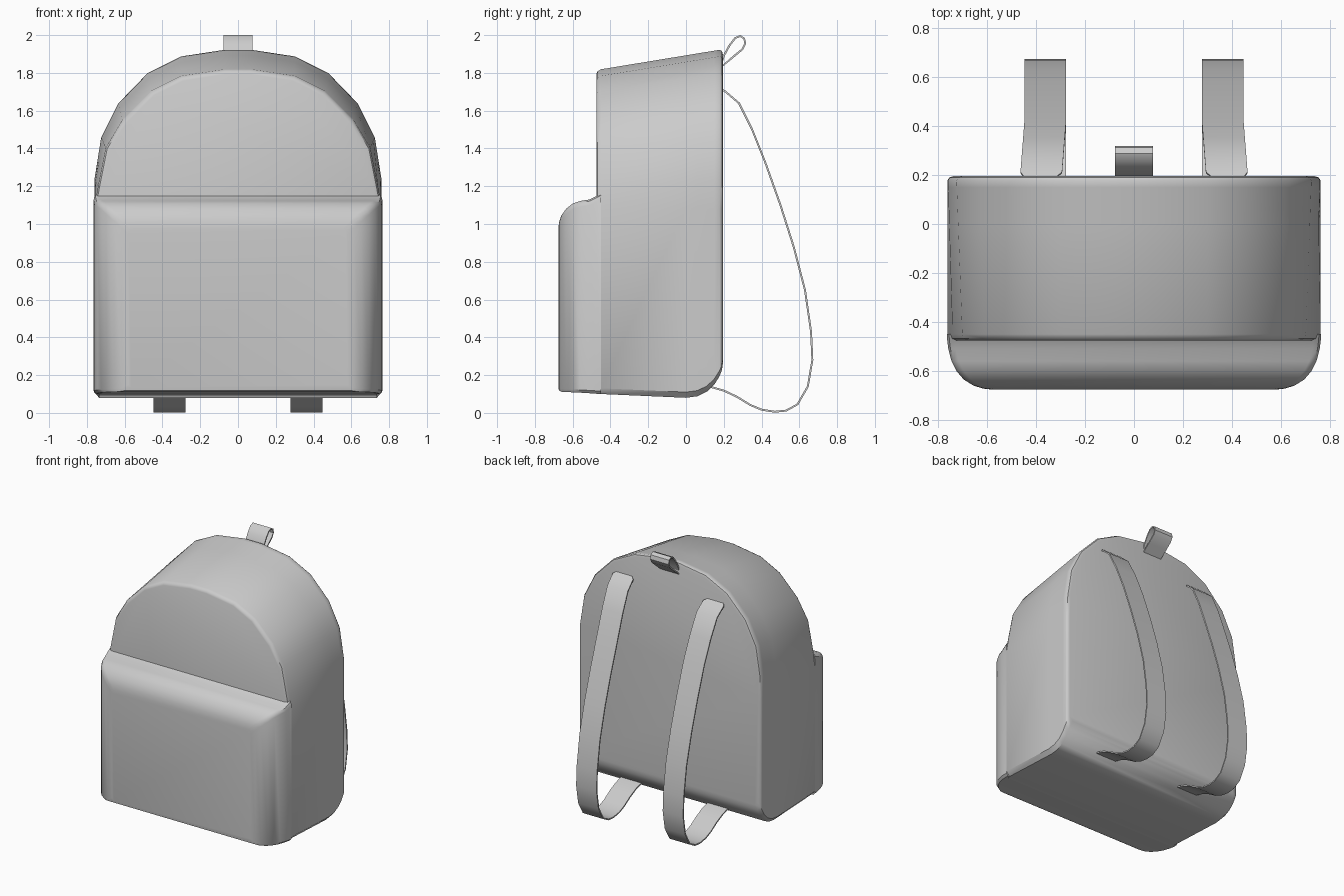
import bpy, bmesh
from mathutils import Vector

cube = bpy.data.objects.get("Cube")
if cube:
    bpy.data.objects.remove(cube, do_unlink=True)

fabric = bpy.data.materials.new("grey fabric")
fabric.use_nodes = True
grey = (0.6, 0.6, 0.6, 1)
fabric.diffuse_color = grey
fabric.node_tree.nodes["Principled BSDF"].inputs["Base Color"].default_value = grey


def loft(name, rings, closed=False, angle=40):
    """Skin a row of equal-length point rings and cap the ends."""
    bm = bmesh.new()
    rows = [[bm.verts.new(p) for p in ring] for ring in rings]
    count = len(rows[0])
    pairs = list(zip(rows, rows[1:]))
    if closed:
        pairs.append((rows[-1], rows[0]))
    for a, b in pairs:
        for i in range(count):
            j = (i + 1) % count
            bm.faces.new((a[i], a[j], b[j], b[i]))
    if not closed:
        bm.faces.new(rows[0])
        bm.faces.new(rows[-1])
    bmesh.ops.recalc_face_normals(bm, faces=bm.faces)
    mesh = bpy.data.meshes.new(name)
    bm.to_mesh(mesh)
    bm.free()
    obj = bpy.data.objects.new(name, mesh)
    bpy.context.collection.objects.link(obj)
    mesh.materials.append(fabric)
    bpy.ops.object.select_all(action="DESELECT")
    obj.select_set(True)
    bpy.context.view_layer.objects.active = obj
    bpy.ops.object.shade_smooth_by_angle(angle=angle * 3.14159 / 180)
    return obj


# Main compartment: arch that rises from front to back, rounded bottom at the back
back_arch = [(.76, 1.24), (.725, 1.46), (.635, 1.64), (.48, 1.80), (.30, 1.89), (.07, 1.925)]
front_arch = [(.74, 1.20), (.70, 1.40), (.61, 1.55), (.46, 1.70), (.30, 1.78), (.07, 1.815)]
Y_FRONT, Y_BACK = -.475, .195


def body_ring(y, bottom, inset):
    t = (y - Y_FRONT) / (Y_BACK - Y_FRONT)
    half = [(.735 - inset, bottom), (.762 - inset, bottom + .03), (.762 - inset, 1.08)]
    for f, b in zip(front_arch, back_arch):
        x, z = f[0] + (b[0] - f[0]) * t, f[1] + (b[1] - f[1]) * t
        half.append((x * (1 - inset / .76), z - inset * max(0, (z - 1.1) / .8)))
    return [(x, y, z) for x, z in half] + [(-x, y, z) for x, z in reversed(half)]


body_steps = [(Y_FRONT, .10, .025), (-.468, .10, .008), (-.45, .10, 0), (0, .08, 0),
              (.06, .088, 0), (.11, .112, 0), (.15, .15, 0), (.178, .195, 0),
              (.19, .225, .008), (Y_BACK, .26, .025)]
loft("main_compartment", [body_ring(*s) for s in body_steps])


# Front pocket: box with a soft top and soft vertical edges
def pocket_ring(y, w, top, bottom, corner):
    half = [(w - .015, bottom), (w, bottom + .015), (w, top - corner),
            (w - corner * .3, top - corner * .3), (w - corner, top)]
    return [(x, y, z) for x, z in half] + [(-x, y, z) for x, z in reversed(half)]


pocket_steps = [(-.45, .764, 1.16, .10, .03), (-.48, .762, 1.145, .102, .03),
                (-.51, .758, 1.13, .104, .03), (-.56, .745, 1.122, .107, .03),
                (-.60, .725, 1.108, .109, .03), (-.635, .695, 1.08, .11, .03),
                (-.66, .655, 1.045, .112, .03), (-.672, .615, 1.01, .118, .03),
                (-.676, .58, .975, .135, .03)]
loft("front_pocket", [pocket_ring(*s) for s in pocket_steps])


# Webbing: flat band following a side path of (y, z, centre x, half width)
def webbing(name, path, closed=False, thick=.01):
    rings = []
    n = len(path)
    for i, (y, z, cx, w) in enumerate(path):
        p = path[(i - 1) % n] if closed or i else path[0]
        q = path[(i + 1) % n] if closed or i < n - 1 else path[-1]
        d = Vector((0, q[0] - p[0], q[1] - p[1])).normalized()
        off = Vector((0, -d.z, d.y)) * thick / 2
        c = Vector((cx, y, z))
        side = Vector((w, 0, 0))
        rings.append([c - side - off, c + side - off, c + side + off, c - side + off])
    return loft(name, rings, closed)


strap_path = [(.185, 1.715), (.21, 1.70), (.28, 1.64), (.35, 1.50), (.42, 1.325), (.50, 1.10),
              (.57, .88), (.63, .65), (.662, .43), (.669, .28), (.645, .14), (.59, .045),
              (.53, .012), (.47, .006), (.40, .017), (.34, .042), (.27, .085), (.20, .118),
              (.13, .138)]
for label, s in (("left", 1), ("right", -1)):
    path = []
    for i, (y, z) in enumerate(strap_path):
        shift = .022 * max(0, 1 - i / 4)
        width = .06 if i == 0 else .085
        path.append((y, z, s * (.362 + shift), width))
    webbing(label + "_shoulder_strap", path)

# Small hanging loop at the top
loop_path = [(.185, 1.83), (.20, 1.89), (.23, 1.945), (.26, 1.984), (.287, 1.995),
             (.308, 1.982), (.314, 1.955), (.298, 1.925), (.25, 1.885)]
webbing("hanging_loop", [(y, z, 0, .077) for y, z in loop_path], closed=True)
